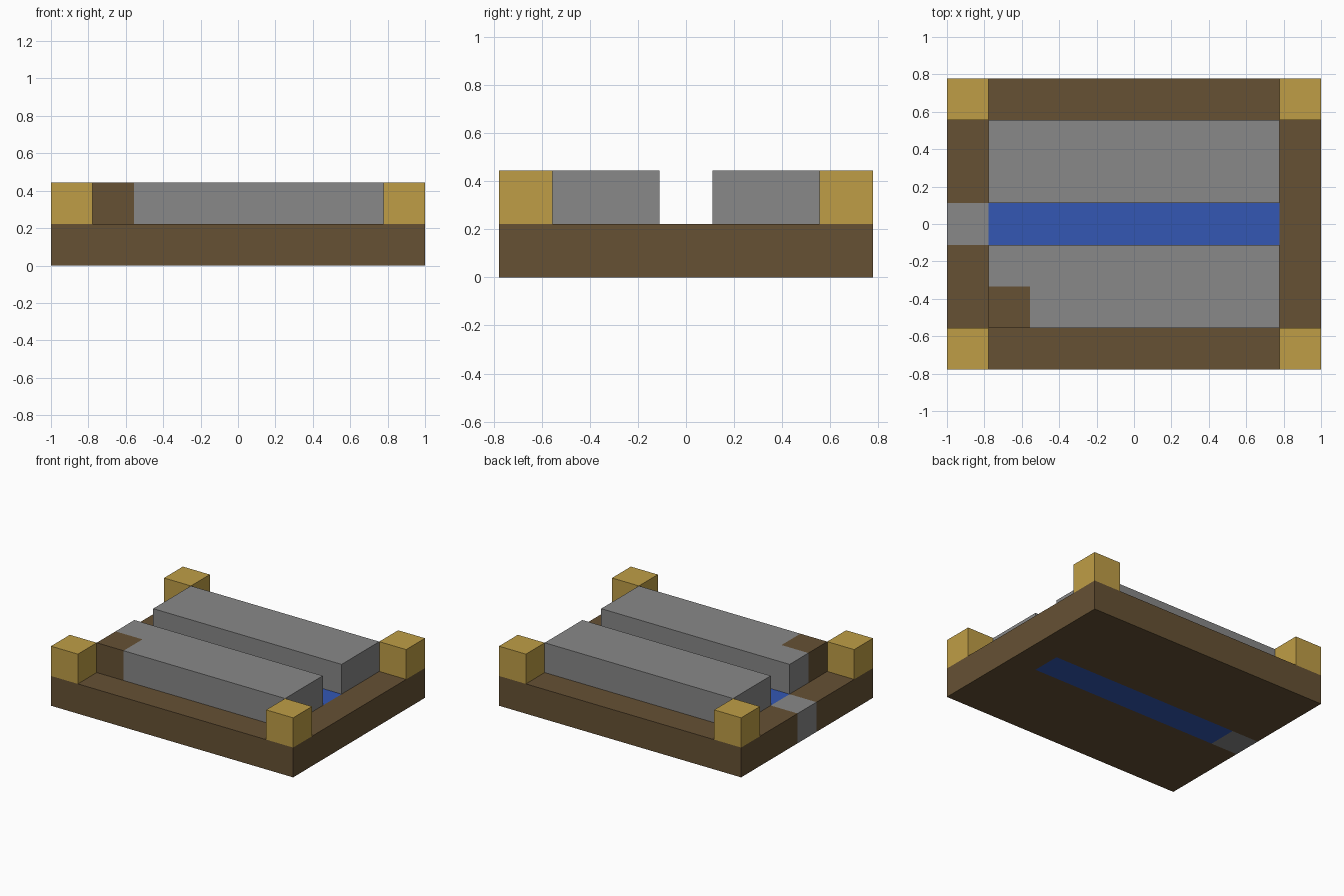
import bpy

cube = bpy.data.objects.get("Cube")
if cube:
    bpy.data.objects.remove(cube, do_unlink=True)

U = 2 / 9  # one block


def linear(c):
    c /= 255
    return c / 12.92 if c <= 0.04045 else ((c + 0.055) / 1.055) ** 2.4


def material(name, *rgb):
    colour = (*map(linear, rgb), 1)
    mat = bpy.data.materials.new(name)
    mat.use_nodes = True
    mat.diffuse_color = colour
    bsdf = mat.node_tree.nodes["Principled BSDF"]
    bsdf.inputs["Base Color"].default_value = colour
    bsdf.inputs["Roughness"].default_value = 0.9
    return mat


brown = material("dark wood", 102, 81, 52)
gold = material("golden wood", 191, 158, 70)
grey = material("grey stone", 136, 136, 136)
blue = material("blue water", 51, 87, 180)


def box(name, mat, x, y, z):
    """Box spanning the given (low, high) ranges, counted in blocks."""
    bpy.ops.mesh.primitive_cube_add(size=1)
    obj = bpy.context.object
    obj.name = name
    spans = (x, y, z)
    for v in obj.data.vertices:
        v.co = [U * (lo + (hi - lo) * (c + 0.5)) for c, (lo, hi) in zip(v.co, spans)]
    obj.data.materials.append(mat)
    return obj


LOW, HIGH = (0, 1), (1, 2)

# Base layer: two wooden halves around a water channel
box("base_front", brown, (-4.5, 4.5), (-3.5, -0.5), LOW)
box("base_back", brown, (-4.5, 4.5), (0.5, 3.5), LOW)
box("channel_end", brown, (3.5, 4.5), (-0.5, 0.5), LOW)
box("water_channel", blue, (-3.5, 3.5), (-0.5, 0.5), LOW)
box("channel_outlet", grey, (-4.5, -3.5), (-0.5, 0.5), LOW)

# Stone slabs, the front one notched by a wooden block
box("back_slab", grey, (-3.5, 3.5), (0.5, 2.5), HIGH)
box("front_slab", grey, (-2.5, 3.5), (-2.5, -0.5), HIGH)
box("front_slab_end", grey, (-3.5, -2.5), (-1.5, -0.5), HIGH)
box("wooden_block", brown, (-3.5, -2.5), (-2.5, -1.5), HIGH)

# Corner posts
for side, x in (("right", -4.5), ("left", 3.5)):
    for end, y in (("front", -3.5), ("back", 2.5)):
        box(f"{end}_{side}_post", gold, (x, x + 1), (y, y + 1), HIGH)
